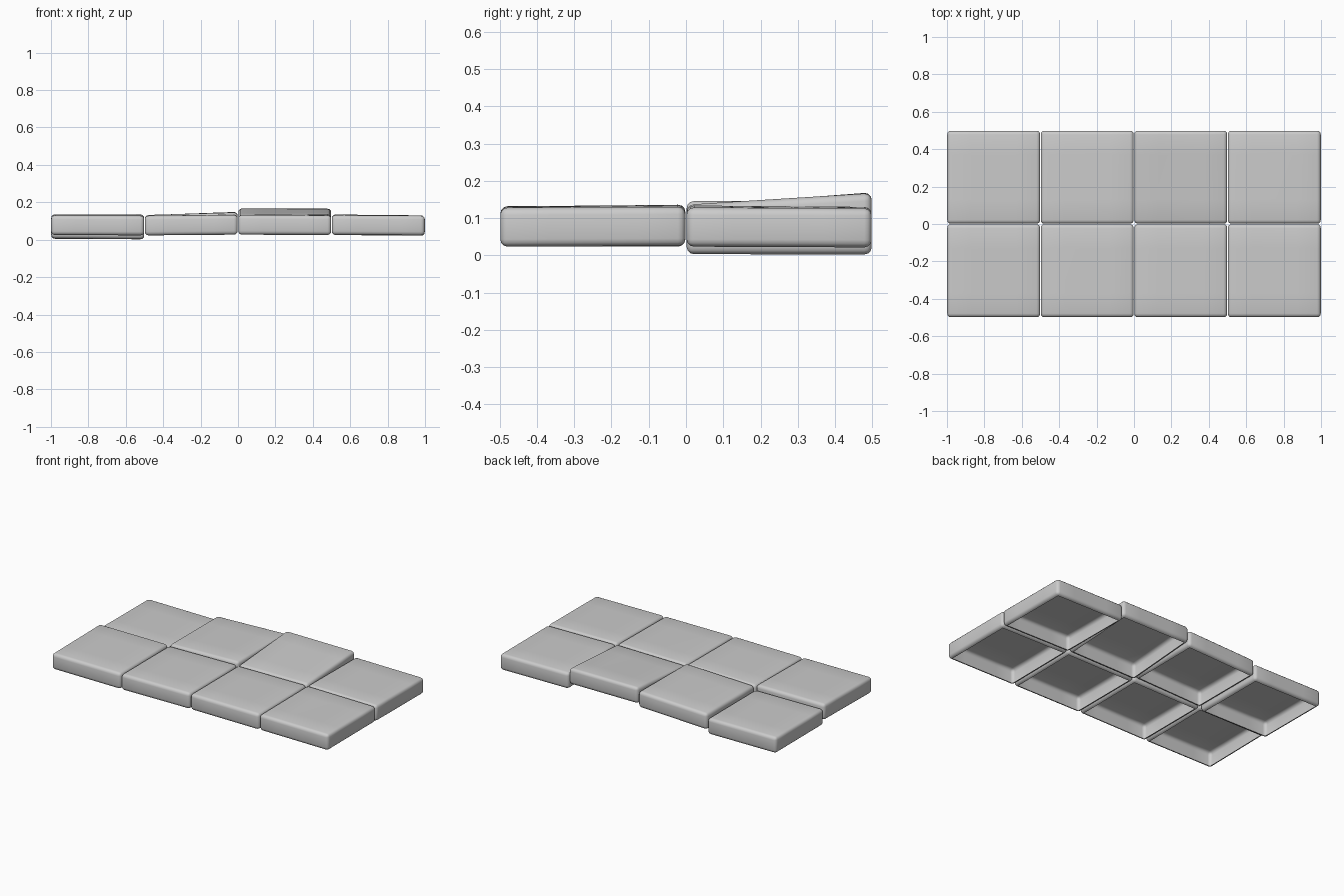
import bpy, bmesh, math
from mathutils import Vector

if "Cube" in bpy.data.objects:
    bpy.data.objects.remove(bpy.data.objects["Cube"])

TILE, THICK, BEVEL = 0.5, 0.105, 0.02

# Top heights of each tile: front-left, front-right, back-right, back-left
ROWS = {
    "front": [(0.130, 0.128, 0.135, 0.136), (0.128, 0.132, 0.135, 0.128),
              (0.132, 0.130, 0.136, 0.132), (0.131, 0.128, 0.130, 0.135)],
    "back": [(0.112, 0.108, 0.107, 0.110), (0.132, 0.146, 0.149, 0.131),
             (0.131, 0.136, 0.167, 0.169), (0.134, 0.128, 0.126, 0.130)],
}


def make_tile(name, cx, cy, corners):
    bm = bmesh.new()
    bmesh.ops.create_cube(bm, size=1)
    bmesh.ops.scale(bm, vec=(TILE - 0.003, TILE - 0.003, THICK), verts=bm.verts)
    bmesh.ops.bevel(bm, geom=list(bm.edges), offset=BEVEL, segments=3,
                    profile=0.5, affect='EDGES', clamp_overlap=True)
    # open underside
    under = [f for f in bm.faces if f.normal.z < -0.99]
    bmesh.ops.delete(bm, geom=under, context='FACES')
    # extra cuts so the slab can warp smoothly
    for axis in (Vector((1, 0, 0)), Vector((0, 1, 0))):
        for d in (-0.12, 0, 0.12):
            bmesh.ops.bisect_plane(bm, geom=bm.verts[:] + bm.edges[:] + bm.faces[:],
                                   plane_co=axis * d, plane_no=axis, dist=1e-5)
    # tilt the slab by its four corner heights
    fl, fr, br, bl = corners
    for v in bm.verts:
        u, w = v.co.x / TILE + 0.5, v.co.y / TILE + 0.5
        top = (fl * (1 - u) + fr * u) * (1 - w) + (bl * (1 - u) + br * u) * w
        v.co.z += top - THICK / 2
        v.co.x += cx
        v.co.y += cy
    mesh = bpy.data.meshes.new(name)
    bm.to_mesh(mesh)
    bm.free()
    obj = bpy.data.objects.new(name, mesh)
    bpy.context.collection.objects.link(obj)
    bpy.ops.object.select_all(action='DESELECT')
    obj.select_set(True)
    bpy.context.view_layer.objects.active = obj
    bpy.ops.object.shade_smooth_by_angle(angle=math.radians(40))


# Two rows of four paving slabs
for row, y in (("front", -0.25), ("back", 0.25)):
    for i, corners in enumerate(ROWS[row]):
        make_tile(f"{row}_slab_{i + 1}", -0.75 + i * TILE, y, corners)
